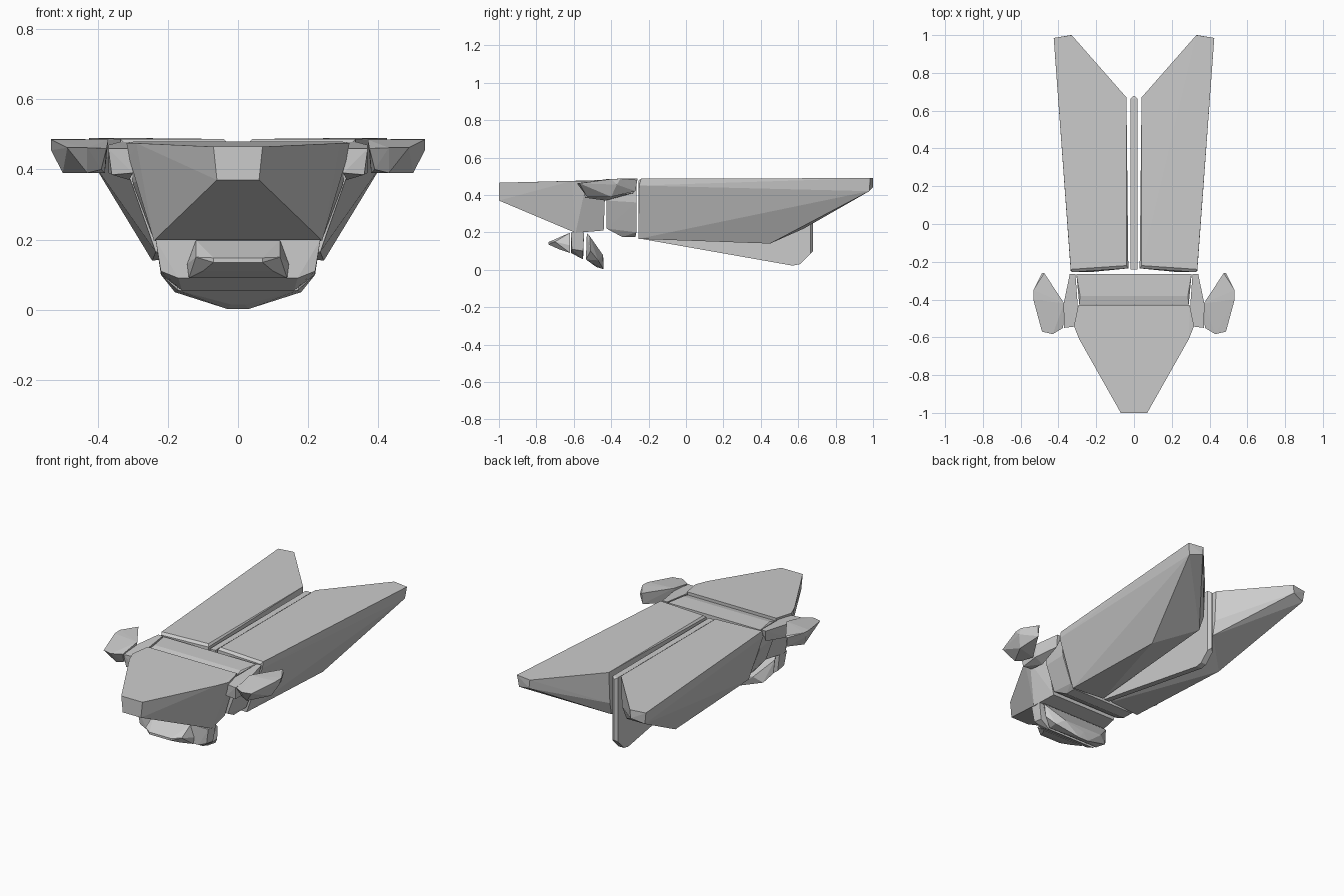
import bpy, bmesh


def hull(name, pts, mirror=False):
    """Flat-faced convex solid; mirror=True doubles the points across x = 0."""
    bm = bmesh.new()
    pts = list(pts)
    if mirror:
        pts += [(-x, y, z) for x, y, z in pts if x]
    for p in pts:
        bm.verts.new(p)
    res = bmesh.ops.convex_hull(bm, input=bm.verts[:])
    junk = [v for v in res["geom_interior"] if isinstance(v, bmesh.types.BMVert)]
    bmesh.ops.delete(bm, geom=junk, context='VERTS')
    bmesh.ops.dissolve_limit(bm, angle_limit=0.01, verts=bm.verts[:], edges=bm.edges[:])
    bmesh.ops.recalc_face_normals(bm, faces=bm.faces[:])
    me = bpy.data.meshes.new(name)
    bm.to_mesh(me)
    bm.free()
    ob = bpy.data.objects.new(name, me)
    bpy.context.collection.objects.link(ob)
    return ob


def pair(name, pts):
    """Left and right copies of a side part."""
    for side, s in (("right", 1), ("left", -1)):
        hull(f"{name}_{side}", [(s * x, y, z) for x, y, z in pts])


# Wedge nose
hull("nose", [
    (.07, -1, .465), (.06, -1, .37),
    (.29, -.61, .475), (.318, -.54, .475), (.295, -.43, .48),
    (.31, -.54, .43), (.24, -.59, .197), (.22, -.44, .21)], True)

# Middle body block behind the nose
hull("mid_body", [
    (.29, -.425, .465), (.285, -.38, .475), (.305, -.265, .475),
    (.30, -.265, .36), (.285, -.425, .37),
    (.23, -.425, .22), (.21, -.34, .175), (.21, -.27, .175), (.24, -.265, .2)], True)

# Long rear hulls with swept tails
pair("rear_hull", [
    (.03, -.235, .475), (.325, -.255, .475), (.335, -.24, .487), (.04, -.22, .487),
    (.335, -.25, .45), (.235, -.255, .165), (.03, -.235, .165),
    (.245, .45, .14), (.05, .63, .22), (.04, .67, .487), (.04, .66, .30),
    (.33, 1, .49), (.425, .985, .49), (.335, 1, .44), (.415, .98, .42)])

# Thin keel between the rear hulls
hull("keel", [
    (x, y, z) for x in (-.018, .018) for y, z in (
        (-.24, .47), (-.24, .165), (.57, .022), (.61, .03),
        (.665, .085), (.665, .47))] + [(0, .68, .46), (0, .68, .1)])

# Shoulder links
pair("shoulder_link", [
    (.29, -.54, .46), (.37, -.55, .46), (.37, -.41, .47), (.34, -.265, .478),
    (.31, -.265, .478), (.30, -.54, .39), (.36, -.54, .385), (.37, -.42, .39),
    (.31, -.43, .37), (.33, -.28, .41)])

# Side winglets
pair("winglet", [
    (.37, -.42, .485), (.475, -.26, .487), (.487, -.26, .48), (.533, -.35, .487),
    (.533, -.40, .485), (.487, -.57, .462), (.43, -.583, .462), (.375, -.55, .46),
    (.533, -.37, .455), (.475, -.27, .42), (.38, -.43, .39), (.50, -.40, .39),
    (.43, -.53, .39), (.39, -.52, .40)])

# Neck block under the nose
hull("neck", [
    (.235, -.615, .2), (.235, -.545, .2), (.22, -.61, .11), (.22, -.55, .10),
    (.17, -.615, .09), (.16, -.55, .055), (.12, -.61, .09)], True)

# Rear chin plate
hull("chin_plate", [
    (.22, -.53, .195), (.225, -.515, .18), (.22, -.51, .10), (.17, -.535, .055),
    (.18, -.47, .05), (.13, -.445, .08), (.03, -.44, .002), (.02, -.48, .015),
    (0, -.44, .05)], True)

# Front visor under the nose
hull("visor", [
    (.12, -.62, .198), (.145, -.62, .13), (.14, -.62, .09),
    (.12, -.70, .15), (.07, -.735, .148), (.07, -.735, .135),
    (.10, -.68, .11)], True)
